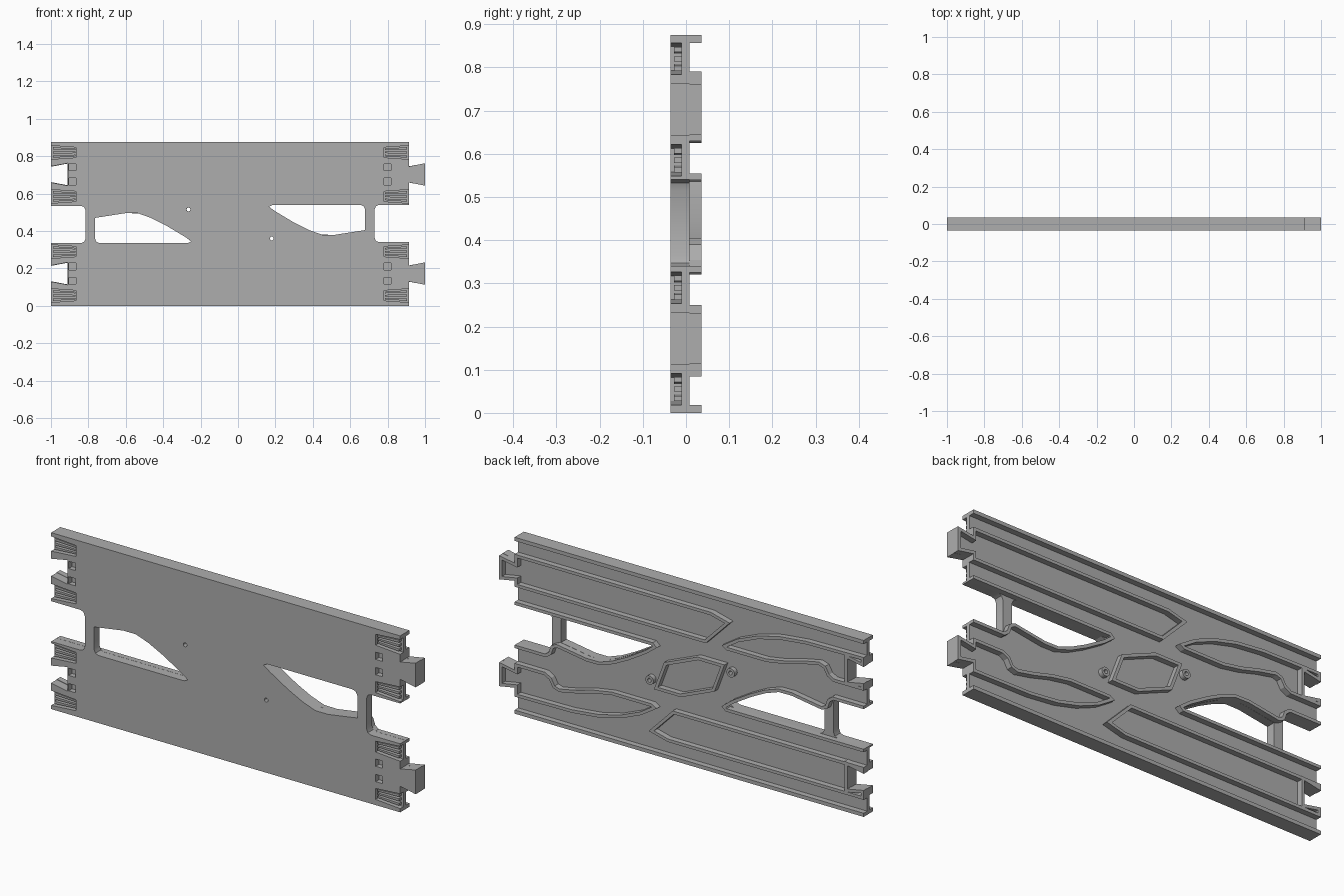
import bpy, bmesh, math
from mathutils import Vector

cube = bpy.data.objects.get("Cube")
if cube:
    bpy.data.objects.remove(cube, do_unlink=True)

grey = bpy.data.materials.new("track_grey")
grey.use_nodes = True
GREY = (0.42, 0.42, 0.42, 1)
grey.diffuse_color = GREY
grey.node_tree.nodes["Principled BSDF"].inputs["Base Color"].default_value = GREY

FRONT, WEB, FLOOR, BACK = -0.036, -0.01, 0.008, 0.036
CX, CZ = -0.0425, 0.4375          # centre of the half-turn symmetry
RIGHT, LEFT = 0.915, -1.0
TRACKS = (0.1725, 0.7025)         # centre heights of the two tracks
RAILS = (0.055, 0.29, 0.585, 0.82)
W = 0.015                         # rib thickness


def turn(pts):
    """Half turn about the plate centre."""
    return [(2 * CX - x, 2 * CZ - z) for x, z in pts]


def finish(bm, name):
    bmesh.ops.recalc_face_normals(bm, faces=bm.faces)
    mesh = bpy.data.meshes.new(name)
    bm.to_mesh(mesh)
    bm.free()
    mesh.materials.append(grey)
    obj = bpy.data.objects.new(name, mesh)
    bpy.context.collection.objects.link(obj)
    return obj


def prism(bm, pts, y0, y1):
    """Extrude an x-z polygon through depth."""
    a = [bm.verts.new((x, y0, z)) for x, z in pts]
    b = [bm.verts.new((x, y1, z)) for x, z in pts]
    bm.faces.new(a)
    bm.faces.new(b[::-1])
    for i in range(len(a)):
        j = (i + 1) % len(a)
        bm.faces.new((a[i], b[i], b[j], a[j]))


def box(bm, x, z, w, h, y0, y1):
    prism(bm, [(x - w, z - h), (x + w, z - h), (x + w, z + h), (x - w, z + h)], y0, y1)


def circle(c, r, n=20):
    return [(c[0] + r * math.cos(i * math.tau / n), c[1] + r * math.sin(i * math.tau / n))
            for i in range(n)]


def rib(name, pts, closed=True, width=W, top=BACK):
    """Thin mitred wall standing on the back of the plate."""
    p = [Vector(q) for q in pts]
    n = len(p)
    bm = bmesh.new()
    rings = []
    for i in range(n):
        before = p[i] - p[i - 1] if closed or i else p[1] - p[0]
        after = p[(i + 1) % n] - p[i] if closed or i < n - 1 else before
        d1, d2 = before.normalized(), after.normalized()
        n1, n2 = Vector((-d1.y, d1.x)), Vector((-d2.y, d2.x))
        off = (n1 + n2) / max(1 + n1.dot(n2), 0.5) * width / 2
        a, b = p[i] + off, p[i] - off
        rings.append([bm.verts.new((q.x, y, q.y))
                      for q, y in ((a, FLOOR), (a, top), (b, top), (b, FLOOR))])
    for i in range(n if closed else n - 1):
        r, s = rings[i], rings[(i + 1) % n]
        for k in range(4):
            m = (k + 1) % 4
            bm.faces.new((r[k], r[m], s[m], s[k]))
    if not closed:
        bm.faces.new(rings[0])
        bm.faces.new(rings[-1])
    return finish(bm, name)


# Plate outline: tabs on one end, matching dovetail notches on the other
def bay(x):
    s = 0.025
    return [(x + s, 0.34), (x + s * 0.3, 0.347), (x, 0.34 + s),
            (x, 0.54 - s), (x + s * 0.3, 0.533), (x + s, 0.54)]


tabs, notches = [], []
for c in TRACKS:
    tabs.append([(RIGHT, c - 0.043), (1, c - 0.06), (1, c + 0.06), (RIGHT, c + 0.043)])
    notches.append([(LEFT, c - 0.043), (-0.91, c - 0.06), (-0.91, c + 0.06), (LEFT, c + 0.043)])
right_bay = [(RIGHT, 0.34)] + bay(0.73) + [(RIGHT, 0.54)]
outline = ([(RIGHT, 0)] + tabs[0] + right_bay + tabs[1] + [(RIGHT, 0.875), (LEFT, 0.875)]
           + notches[1][::-1] + turn(right_bay) + notches[0][::-1] + [(LEFT, 0)])
bm = bmesh.new()
prism(bm, outline, FRONT, FLOOR)
plate = finish(bm, "plate")

# Openings: two curved windows, screw holes, square sockets, rail end pockets
window = [(0.165, 0.53), (0.2, 0.505), (0.3, 0.445), (0.38, 0.405), (0.45, 0.38), (0.52, 0.38),
          (0.68, 0.405), (0.68, 0.515), (0.672, 0.533), (0.655, 0.54), (0.185, 0.54)]
screws = [(0.18, 0.36)]
screws += turn(screws)
cut = bmesh.new()
for shape in (window, turn(window)):
    prism(cut, shape, -0.1, 0.1)
for s in screws:
    prism(cut, circle(s, 0.01), -0.1, 0.1)
for c in TRACKS:
    for x in (-0.885, 0.8):
        for dz in (-0.038, 0.038):
            box(cut, x, c + dz, 0.019, 0.018, -0.1, WEB)
ends = ((LEFT, 1), (RIGHT, -1))
for z in RAILS:
    for x, d in ends:
        prism(cut, [(x - d * 0.02, z - 0.038), (x + d * 0.135, z - 0.027),
                    (x + d * 0.135, z + 0.027), (x - d * 0.02, z + 0.038)], -0.1, WEB)
cutter = finish(cut, "opening_cutter")
cutter.hide_render = True
mod = plate.modifiers.new("openings", "BOOLEAN")
mod.operation, mod.solver, mod.object = "DIFFERENCE", "EXACT", cutter
bpy.context.view_layer.update()
deps = bpy.context.evaluated_depsgraph_get()
cut_mesh = bpy.data.meshes.new_from_object(plate.evaluated_get(deps))
plate.modifiers.clear()
plate.data = cut_mesh
bpy.data.objects.remove(cutter, do_unlink=True)

# Tapered fins inside the rail end pockets
bm = bmesh.new()
for z in RAILS:
    for x, d in ends:
        for s in (-1, 0, 1):
            a, b = z + s * 0.022, z + s * 0.016
            prism(bm, [(x + d * 0.012, a - 0.006), (x + d * 0.13, b - 0.004),
                       (x + d * 0.13, b + 0.004), (x + d * 0.012, a + 0.006)],
                  FRONT + 0.008, WEB)
finish(bm, "pocket_fins")

# Long edge flanges
for name, z in (("bottom_flange", 0.009), ("top_flange", 0.866)):
    rib(name, [(LEFT, z), (RIGHT, z)], False, 0.018)


# Ribs between the rails, wrapping the tabs and the notches
def tab_wall(c):
    return [(0.908, c - 0.035), (0.993, c - 0.05), (0.993, c + 0.05), (0.908, c + 0.035)]


def notch_wall(c):
    return [(-0.993, c + 0.05), (-0.903, c + 0.067), (-0.903, c - 0.067), (-0.993, c - 0.05)]


lens = [(0.75, 0.242), (0.72, 0.225), (0.7, 0.19), (0.67, 0.18), (0.58, 0.198), (0.48, 0.225),
        (0.38, 0.242), (0.165, 0.242), (0.15, 0.233), (0.225, 0.185), (0.33, 0.142),
        (0.45, 0.112), (0.6, 0.096)]
slab = [(-0.16, 0.783), (-0.25, 0.76), (-0.13, 0.637)]
low, high = TRACKS
rib("right_lens_rib", [(0.908, 0.092)] + tab_wall(low) + [(0.908, 0.242)] + lens)
rib("right_slab_rib", [(0.908, 0.637)] + tab_wall(high) + [(0.908, 0.783)] + slab)
rib("left_lens_rib", [(-0.993, 0.783)] + notch_wall(high) + [(-0.993, 0.633)] + turn(lens))
rib("left_slab_rib", [(-0.993, 0.238)] + notch_wall(low) + [(-0.993, 0.092)] + turn(slab))

# Ribs around the windows and bays
edge = [(RIGHT, 0.547), (0.16, 0.547), (0.147, 0.535), (0.195, 0.498), (0.295, 0.438),
        (0.375, 0.398), (0.448, 0.373), (0.52, 0.372), (0.685, 0.397), (0.71, 0.385),
        (0.722, 0.35), (0.745, 0.333), (RIGHT, 0.333)]
rib("right_window_rib", edge, False)
rib("left_window_rib", turn(edge), False)

# Central six-sided rib and screw bosses
half = [(-0.225, 0.542), (-0.09, 0.542), (0.09, 0.467)]
rib("centre_rib", half + turn(half))
for name, s in zip(("right_boss", "left_boss"), screws):
    rib(name, circle(s, 0.016), True, 0.012, 0.03)

# Smooth curved walls, keep corners sharp
for obj in bpy.context.collection.objects:
    if obj.type == "MESH" and grey.name in obj.data.materials:
        obj.select_set(True)
        bpy.context.view_layer.objects.active = obj
bpy.ops.object.shade_smooth_by_angle(angle=math.radians(25))
